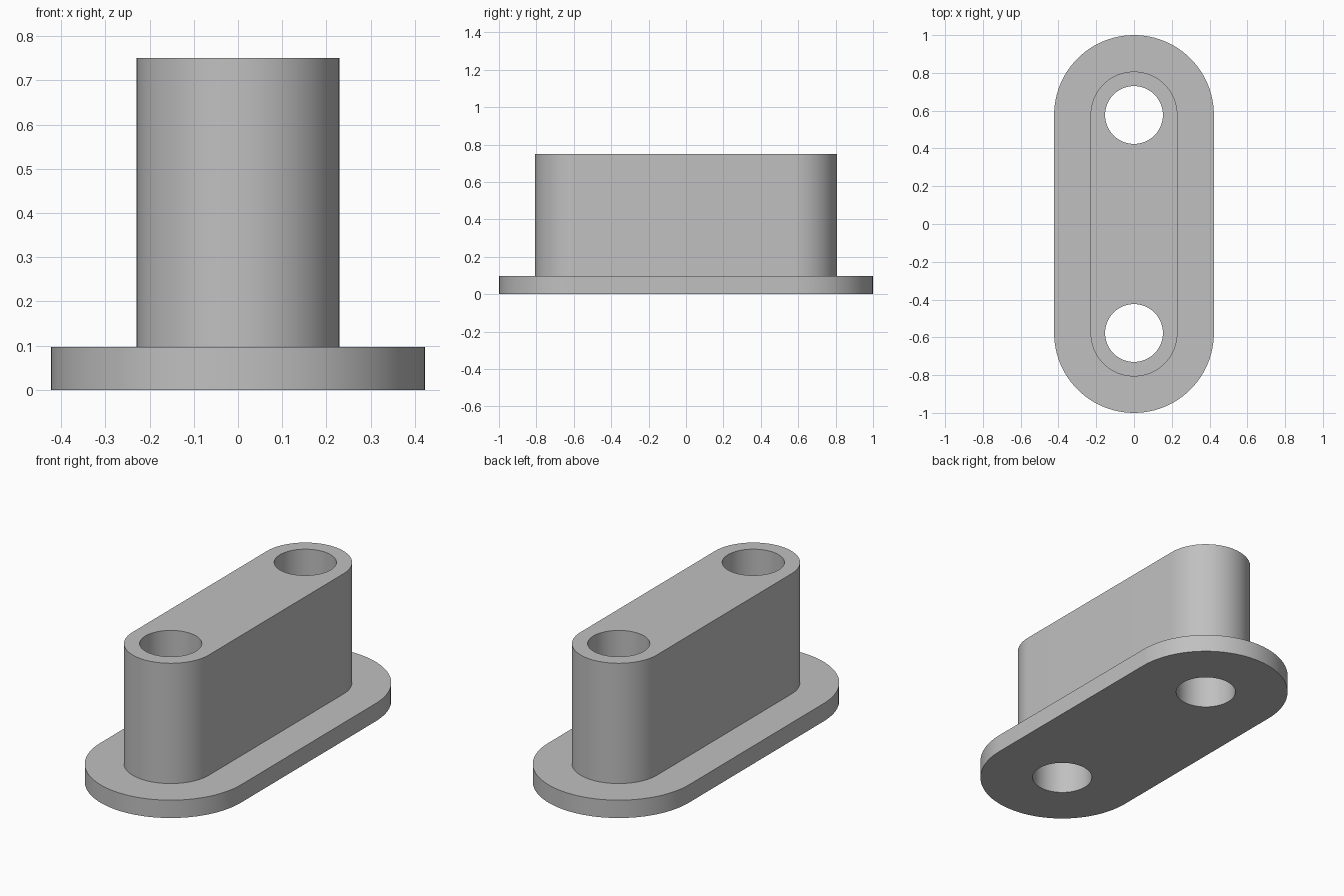
import bpy
import bmesh
from math import cos, sin, pi

cube = bpy.data.objects.get("Cube")
if cube:
    bpy.data.objects.remove(cube, do_unlink=True)

HOLE_Y = 0.577      # distance of each hole and end-arc centre from the middle
HOLE_R = 0.153
BASE_R, BASE_H = 0.423, 0.097
BODY_R, TOP = 0.23, 0.75
STEPS = 48          # segments per end arc

grey = bpy.data.materials.new("plain_grey")
grey.use_nodes = True
COLOUR = (0.53, 0.53, 0.53, 1)
grey.diffuse_color = COLOUR
grey.node_tree.nodes["Principled BSDF"].inputs["Base Color"].default_value = COLOUR


def make_object(name, bm):
    bmesh.ops.recalc_face_normals(bm, faces=bm.faces)
    mesh = bpy.data.meshes.new(name)
    bm.to_mesh(mesh)
    bm.free()
    mesh.materials.append(grey)
    obj = bpy.data.objects.new(name, mesh)
    bpy.context.collection.objects.link(obj)
    return obj


def slot_ring(bm, radius, z):
    """Ring of vertices around a slot shape: two half circles joined by straight sides."""
    ring = []
    for side in (1, -1):
        for i in range(STEPS + 1):
            a = pi * i / STEPS
            ring.append(bm.verts.new((side * radius * cos(a),
                                      side * (HOLE_Y + radius * sin(a)), z)))
    return ring


def bridge(bm, low, high):
    for i in range(len(low)):
        j = (i + 1) % len(low)
        bm.faces.new((low[i], low[j], high[j], high[i]))


# Flange and tall body as one stepped solid
bm = bmesh.new()
levels = ((BASE_R, 0), (BASE_R, BASE_H), (BODY_R, BASE_H), (BODY_R, TOP))
rings = [slot_ring(bm, r, z) for r, z in levels]
for low, high in zip(rings, rings[1:]):
    bridge(bm, low, high)
bm.faces.new(rings[0])
bm.faces.new(rings[-1])
body = make_object("flanged_slot_body", bm)

# Two through holes
for side in (1, -1):
    bm = bmesh.new()
    bmesh.ops.create_cone(bm, cap_ends=True, segments=64,
                          radius1=HOLE_R, radius2=HOLE_R, depth=2)
    bmesh.ops.translate(bm, verts=bm.verts, vec=(0, side * HOLE_Y, TOP / 2))
    cutter = make_object("hole_cutter", bm)
    cutter.hide_render = True
    cut = body.modifiers.new("hole", 'BOOLEAN')
    cut.operation = 'DIFFERENCE'
    cut.solver = 'EXACT'
    cut.object = cutter
    bpy.context.view_layer.objects.active = body
    bpy.ops.object.modifier_apply(modifier=cut.name)
    bpy.data.objects.remove(cutter, do_unlink=True)

# Smooth walls, sharp rims
bpy.ops.object.select_all(action='DESELECT')
body.select_set(True)
bpy.context.view_layer.objects.active = body
bpy.ops.object.shade_smooth_by_angle(angle=pi / 6)
